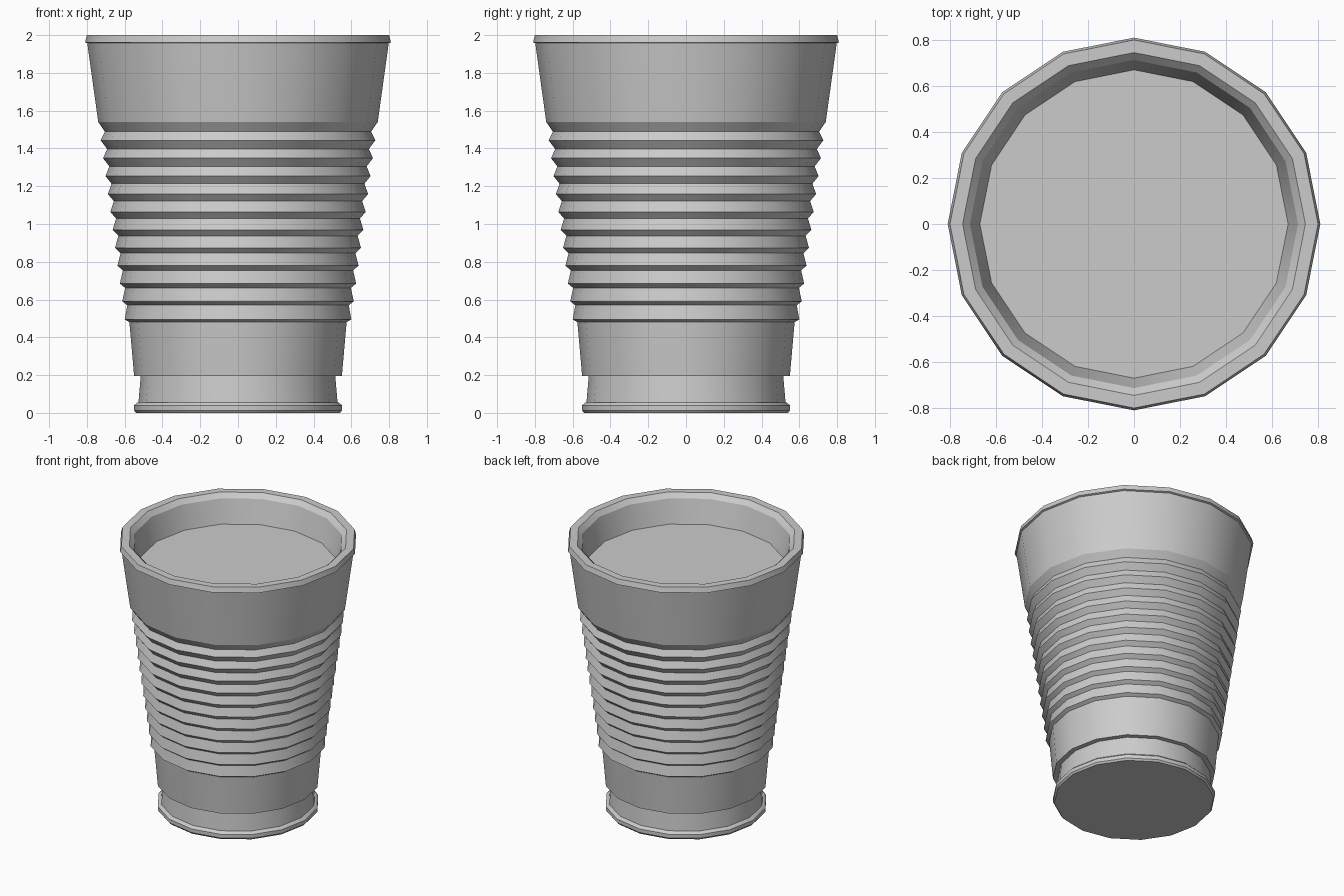
import bpy, bmesh
from math import cos, sin, pi, radians

if "Cube" in bpy.data.objects:
    bpy.data.objects.remove(bpy.data.objects["Cube"])

SIDES = 16


def lathe(name, profile):
    """Spin an (r, z) profile into 16 sides and cap both ends."""
    bm = bmesh.new()
    rings = [[bm.verts.new((r * cos(2 * pi * i / SIDES), r * sin(2 * pi * i / SIDES), z))
              for i in range(SIDES)] for r, z in profile]
    for a, b in zip(rings, rings[1:]):
        for i in range(SIDES):
            j = (i + 1) % SIDES
            bm.faces.new((a[i], a[j], b[j], b[i]))
    bm.faces.new(rings[0][::-1])
    bm.faces.new(rings[-1])
    mesh = bpy.data.meshes.new(name)
    bm.to_mesh(mesh)
    bm.free()
    ob = bpy.data.objects.new(name, mesh)
    bpy.context.collection.objects.link(ob)
    bpy.context.view_layer.objects.active = ob
    ob.select_set(True)
    bpy.ops.object.shade_smooth_by_angle(angle=radians(25))
    ob.select_set(False)
    return ob


# Foot bead, recessed neck and plain lower band
profile = [(0.54, 0), (0.55, 0.013), (0.55, 0.04), (0.535, 0.054), (0.527, 0.056),
           (0.515, 0.195), (0.55, 0.195), (0.575, 0.48)]

# Eleven grip ribs, widening upwards: peak then valley
for i in range(11):
    t = i / 10
    profile += [(0.60 + 0.127 * t, 0.495 + 0.948 * t),
                (0.586 + 0.119 * t, 0.57 + 0.919 * t)]

# Upper band, lip, inner wall down to the drink level
profile += [(0.74, 1.54), (0.798, 1.957), (0.81, 1.962), (0.80, 2.0),
            (0.745, 2.0), (0.713, 1.967), (0.67, 1.795)]

lathe("ribbed_cup", profile)
